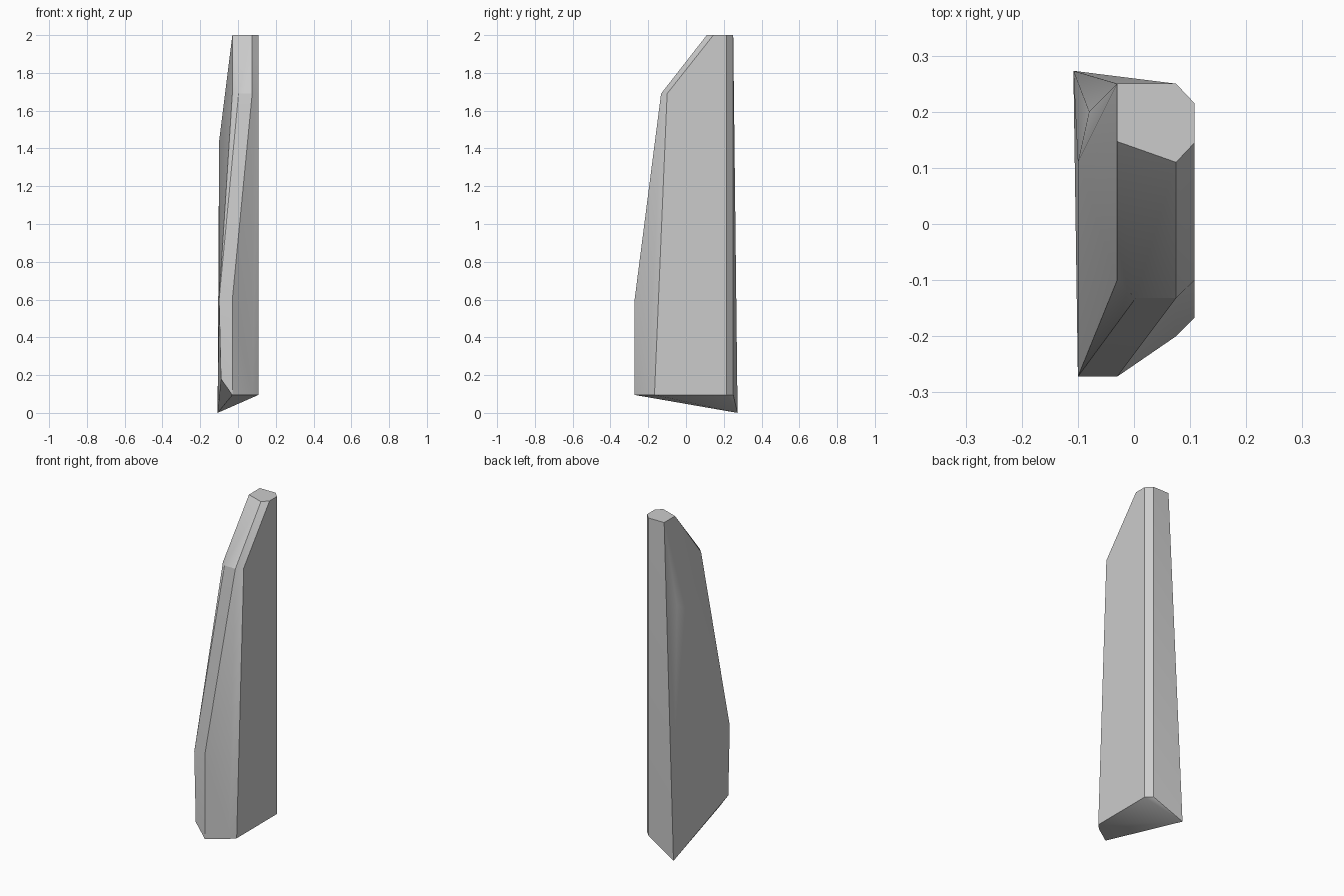
import bpy, bmesh, math

default = bpy.data.objects.get("Cube")
if default:
    bpy.data.objects.remove(default, do_unlink=True)

# One plain stone colour
stone = bpy.data.materials.new("stone_grey")
stone.use_nodes = True
colour = (0.6, 0.6, 0.6, 1)
stone.diffuse_color = colour
stone.node_tree.nodes["Principled BSDF"].inputs["Base Color"].default_value = colour

BASE, SHOULDER, TOP = 0.095, 1.69, 2.0
LEFT, BEVEL, INNER = 0.108, 0.075, -0.03
FRONT, BACK = -0.272, 0.25

corners = [
    # Flat top cap
    (INNER, BACK, TOP), (BEVEL, BACK, TOP), (LEFT, 0.215, TOP),
    (LEFT, 0.145, TOP), (BEVEL, 0.11, TOP), (INNER, 0.147, TOP),
    # Front shoulder
    (LEFT, -0.1, SHOULDER), (BEVEL, -0.132, SHOULDER),
    (0.003, -0.132, SHOULDER), (INNER, -0.1, SHOULDER),
    # Front blade edge
    (INNER, FRONT, 0.6), (-0.1, FRONT, 0.6), (-0.09, FRONT, 0.18),
    # Base rim
    (INNER, FRONT, BASE), (BEVEL, -0.2, BASE), (LEFT, -0.167, BASE),
    (LEFT, 0.215, BASE), (BEVEL, BACK, BASE),
    # Lowest point and bulge of the right side
    (-0.108, 0.273, 0), (-0.1, 0.11, 1.44), (-0.08, 0.2, 1.5),
]

# Shard wrapped around its corner points
bm = bmesh.new()
for corner in corners:
    bm.verts.new(corner)
bmesh.ops.convex_hull(bm, input=bm.verts[:])
bmesh.ops.dissolve_limit(bm, angle_limit=math.radians(0.5),
                         verts=bm.verts[:], edges=bm.edges[:])
bmesh.ops.recalc_face_normals(bm, faces=bm.faces[:])
mesh = bpy.data.meshes.new("stone_shard")
bm.to_mesh(mesh)
bm.free()
mesh.materials.append(stone)

shard = bpy.data.objects.new("stone_shard", mesh)
bpy.context.collection.objects.link(shard)
bpy.context.view_layer.objects.active = shard
shard.select_set(True)
bpy.ops.object.shade_smooth_by_angle(angle=math.radians(30))
